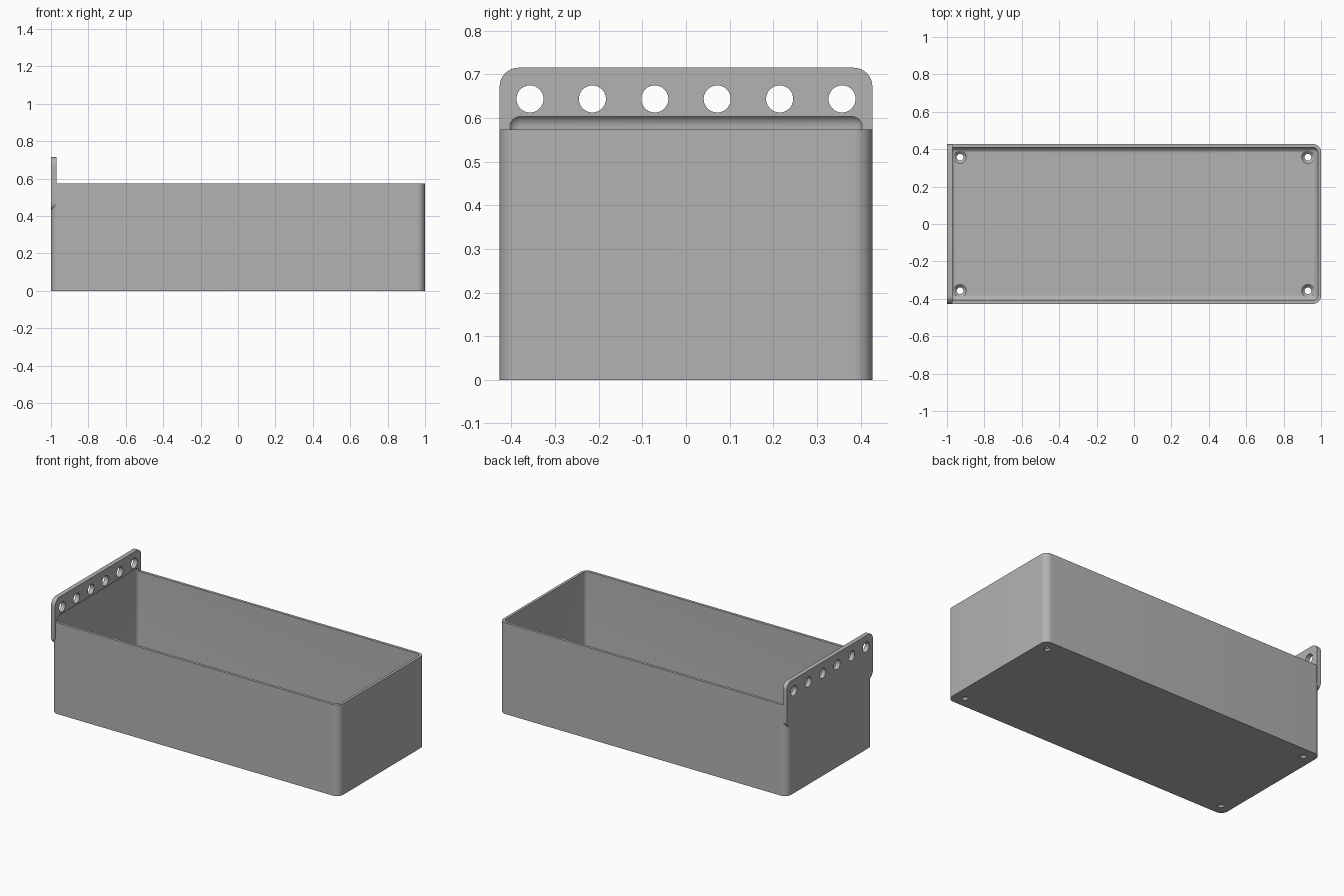
import bpy
import bmesh
from mathutils import Matrix, Vector

cube = bpy.data.objects.get("Cube")
if cube:
    bpy.data.objects.remove(cube, do_unlink=True)

# Main dimensions
HALF_W = 0.427      # half depth in y
RIM = 0.573         # height of the tray rim
TOP = 0.715         # top of the hanging plate
PLATE = 0.0285      # plate and floor thickness
WALL = 0.017
CORNER = 0.043
PITCH = 0.143       # plate hole spacing

grey = bpy.data.materials.new("plain grey")
grey.use_nodes = True
grey.diffuse_color = (0.45, 0.45, 0.45, 1)
grey.node_tree.nodes["Principled BSDF"].inputs["Base Color"].default_value = (0.45, 0.45, 0.45, 1)


def finish(name, bm):
    bmesh.ops.recalc_face_normals(bm, faces=bm.faces)
    mesh = bpy.data.meshes.new(name)
    bm.to_mesh(mesh)
    bm.free()
    mesh.materials.append(grey)
    obj = bpy.data.objects.new(name, mesh)
    bpy.context.collection.objects.link(obj)
    return obj


def rounded_box(name, low, high, radius, axis=None):
    """Box with the edges along one axis rounded, or all edges if axis is None."""
    low, high = Vector(low), Vector(high)
    bm = bmesh.new()
    bmesh.ops.create_cube(bm, size=1)
    for v in bm.verts:
        v.co = Vector(low[i] + (v.co[i] + 0.5) * (high[i] - low[i]) for i in range(3))
    edges = [e for e in bm.edges
             if axis is None or abs((e.verts[0].co - e.verts[1].co)[axis]) > 1e-4]
    bmesh.ops.bevel(bm, geom=edges, offset=radius, segments=10,
                    profile=0.5, affect='EDGES', clamp_overlap=True)
    return finish(name, bm)


def cone(name, centre, r1, r2, depth, along_x=False):
    bm = bmesh.new()
    turn = Matrix.Rotation(1.570796, 4, 'Y') if along_x else Matrix()
    bmesh.ops.create_cone(bm, cap_ends=True, segments=40, radius1=r1, radius2=r2,
                          depth=depth, matrix=Matrix.Translation(centre) @ turn)
    return finish(name, bm)


def combine(target, tool, operation):
    """Apply a boolean and discard the tool object."""
    mod = target.modifiers.new("combine", 'BOOLEAN')
    mod.operation = operation
    mod.solver = 'EXACT'
    mod.object = tool
    bpy.context.view_layer.objects.active = target
    bpy.ops.object.modifier_apply(modifier=mod.name)
    bpy.data.objects.remove(tool, do_unlink=True)


# Tray body with the hanging plate merged into its end wall
tray = rounded_box("storage_tray", (-1, -HALF_W, 0), (1, HALF_W, RIM), CORNER, axis=2)
plate = rounded_box("hanging_plate", (-1, -HALF_W, TOP - 2 * PITCH),
                    (-1 + PLATE, HALF_W, TOP), CORNER, axis=0)
combine(tray, plate, 'UNION')

# Rounded cavity, which also scoops into the foot of the plate
cavity = rounded_box("cavity_cutter", (-1 + WALL, -HALF_W + WALL, PLATE),
                     (1 - WALL, HALF_W - WALL, 0.6095), 0.03)
combine(tray, cavity, 'DIFFERENCE')

# Row of holes through the plate
for i in range(6):
    y = (i - 2.5) * PITCH
    combine(tray, cone("plate_hole_cutter", (-1, y, TOP - PITCH / 2), 0.031, 0.031, 0.2, True),
            'DIFFERENCE')

# Countersunk drain holes in the floor corners
for x in (-0.93, 0.93):
    for y in (-0.357, 0.357):
        combine(tray, cone("drain_cutter", (x, y, 0), 0.018, 0.018, 0.1), 'DIFFERENCE')
        combine(tray, cone("countersink_cutter", (x, y, 0.023), 0.018, 0.038, 0.02), 'DIFFERENCE')

bpy.ops.object.select_all(action='DESELECT')
tray.select_set(True)
bpy.context.view_layer.objects.active = tray
bpy.ops.object.shade_smooth_by_angle(angle=0.52)
